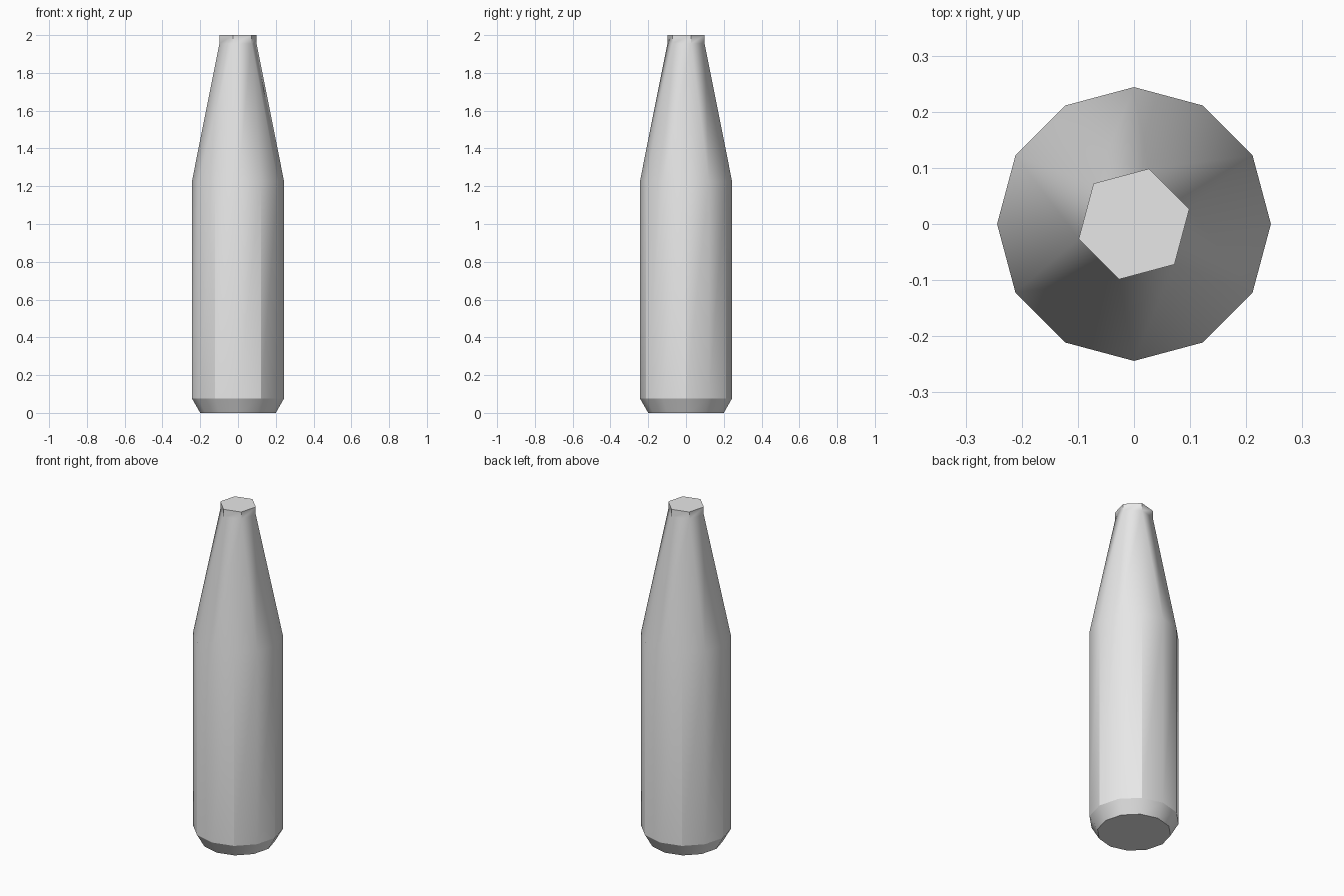
import bpy, bmesh, math

# Remove the default cube only
cube = bpy.data.objects.get("Cube")
if cube:
    bpy.data.objects.remove(cube, do_unlink=True)

# Single light grey material
grey = bpy.data.materials.new("light_grey")
grey.use_nodes = True
COLOUR = (0.8, 0.8, 0.8, 1.0)
grey.diffuse_color = COLOUR
grey.node_tree.nodes["Principled BSDF"].inputs["Base Color"].default_value = COLOUR

bm = bmesh.new()


def ring(sides, radius, z, start):
    """Ring of vertices; start is the first angle in degrees."""
    return [bm.verts.new((radius * math.cos(math.radians(start + 360 * i / sides)),
                          radius * math.sin(math.radians(start + 360 * i / sides)), z))
            for i in range(sides)]


def bridge(low, high):
    n = len(low)
    for i in range(n):
        j = (i + 1) % n
        bm.faces.new((low[i], low[j], high[j], high[i]))


# Twelve-sided body with a chamfered foot
base = ring(12, 0.20, 0.0, 0)
foot = ring(12, 0.244, 0.077, 0)
shoulder = ring(12, 0.244, 1.225, 0)
# Six-sided neck
neck = ring(6, 0.102, 1.955, 15)
lip = ring(6, 0.102, 2.0, 15)

bm.faces.new(base[::-1])
bridge(base, foot)
bridge(foot, shoulder)
bridge(neck, lip)
bm.faces.new(lip)

# Tapered shoulder: a triangle and a trapezoid for each neck corner
for k in range(6):
    a, b, c = (shoulder[(2 * k + i) % 12] for i in range(3))
    n0, n1 = neck[k], neck[(k + 1) % 6]
    bm.faces.new((a, b, n0))
    bm.faces.new((b, c, n1, n0))

bmesh.ops.recalc_face_normals(bm, faces=bm.faces)

# Soft shading, with creases at the foot, the neck and alternate body edges
for f in bm.faces:
    f.smooth = True
creased = {shoulder[i] for i in range(0, 12, 2)}
for e in bm.edges:
    v0, v1 = e.verts
    vertical_body = abs(abs(v0.co.z - v1.co.z) - (1.225 - 0.077)) < 1e-4
    at_foot = max(v0.co.z, v1.co.z) < 0.08 and abs(v0.co.z - v1.co.z) < 1e-4
    if e.calc_face_angle() > math.radians(31) or at_foot:
        e.smooth = False
    elif vertical_body and (v0 in creased or v1 in creased):
        e.smooth = False

mesh = bpy.data.meshes.new("bottle")
bm.to_mesh(mesh)
bm.free()
mesh.materials.append(grey)
bottle = bpy.data.objects.new("bottle", mesh)
bpy.context.collection.objects.link(bottle)
